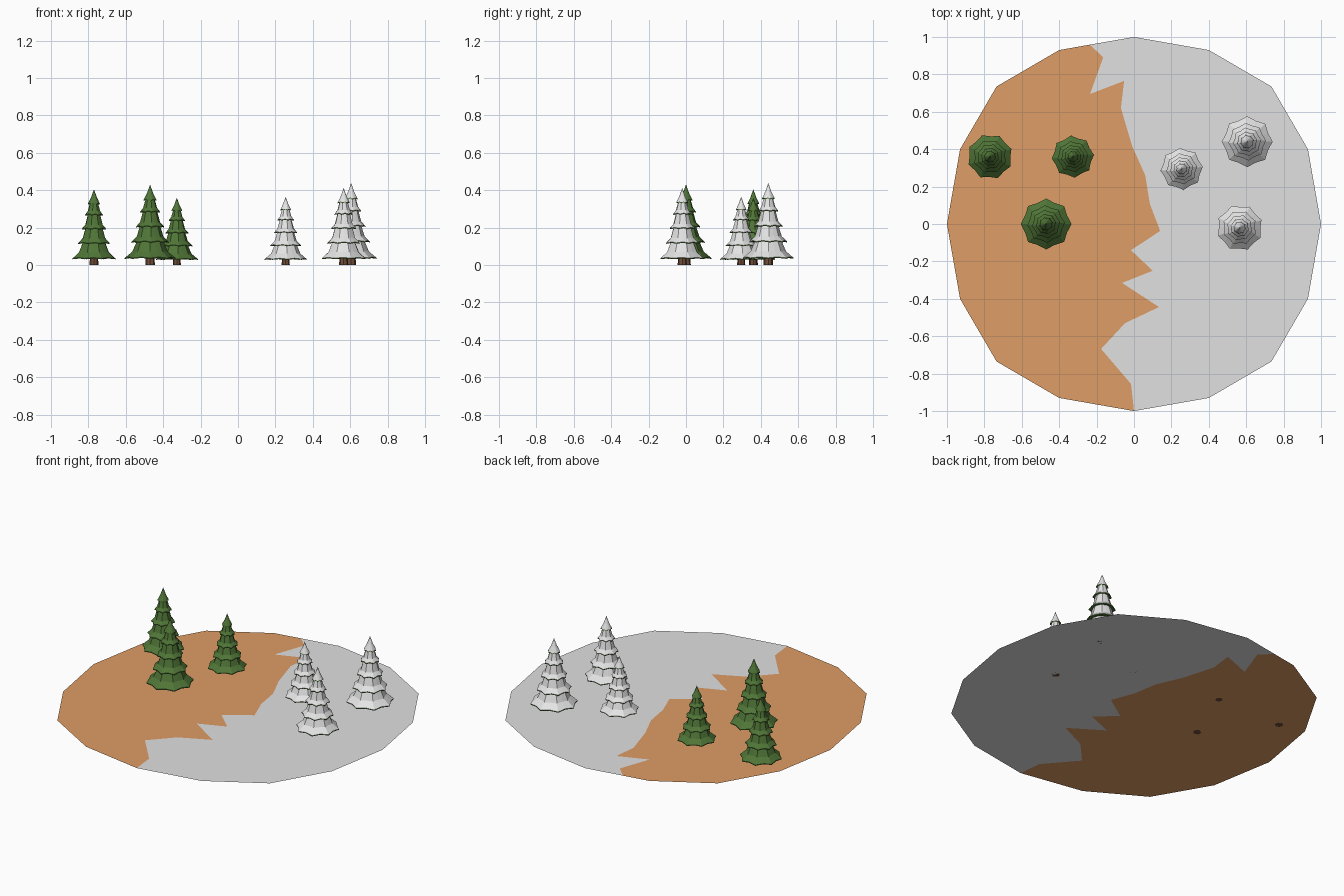
import bpy, bmesh, math

if "Cube" in bpy.data.objects:
    bpy.data.objects.remove(bpy.data.objects["Cube"])


def material(name, rgb):
    m = bpy.data.materials.new(name)
    m.diffuse_color = (*rgb, 1)
    m.use_nodes = True
    m.node_tree.nodes["Principled BSDF"].inputs["Base Color"].default_value = m.diffuse_color
    return m


SAND = material("orange_earth", (0.74, 0.34, 0.133))
GREY = material("grey_ground", (0.75, 0.75, 0.75))
GREEN = material("needle_green", (0.08, 0.18, 0.038))
SNOW = material("snow_white", (0.78, 0.78, 0.78))
BARK = material("bark_brown", (0.16, 0.075, 0.04))


def finish(name, bm, mats):
    mesh = bpy.data.meshes.new(name)
    bm.to_mesh(mesh)
    bm.free()
    for m in mats:
        mesh.materials.append(m)
    ob = bpy.data.objects.new(name, mesh)
    bpy.context.collection.objects.link(ob)
    return ob


# Ground: sixteen-sided flat disc split along a jagged line, top to bottom
split = [(-.235, .959), (-.165, .89), (-.235, .695), (-.053, .765), (-.07, .62),
         (-.01, .417), (.06, .26), (.085, .107), (.14, -.037), (-.016, -.14),
         (.10, -.25), (-.064, -.315), (.134, -.444), (-.048, -.53),
         (-.176, -.668), (-.016, -.855), (0, -1)]
rim = [(.40, -.93), (.735, -.735), (.93, -.40), (1, 0),
       (.93, .40), (.735, .735), (.40, .93)]


def ground(name, outline, mat):
    bm = bmesh.new()
    f = bm.faces.new([bm.verts.new((x, y, 0)) for x, y in outline])
    f.normal_update()
    if f.normal.z < 0:
        f.normal_flip()
    bmesh.ops.triangulate(bm, faces=[f], ngon_method='EAR_CLIP')
    finish(name, bm, [mat])


ground("earth_half", split + [(-x, y) for x, y in rim], SAND)
ground("grey_half", split + rim + [(0, 1)], GREY)

# Tiers as fractions: (edge radius, edge height, mid radius, mid height, top radius, top height)
TIERS = [(1.0, .075, .70, .165, .50, .31),
         (.74, .275, .53, .35, .38, .50),
         (.56, .465, .40, .53, .27, .68),
         (.40, .650, .28, .71, .17, .83),
         (.26, .800, .13, .89, 0, 1.0)]
SIDES = 16


def ring(bm, r, z, turn, notch=1.0, lift=0.0):
    # Even points are branch tips, odd points are drawn in and lifted
    out = []
    for i in range(SIDES):
        a = turn + math.tau * i / SIDES
        k = notch if i % 2 else 1
        out.append(bm.verts.new((r * k * math.cos(a), r * k * math.sin(a),
                                 z + (lift if i % 2 else 0))))
    return out


def bridge(bm, low, high, index):
    for i in range(SIDES):
        j = (i + 1) % SIDES
        bm.faces.new((low[i], low[j], high[j], high[i])).material_index = index


def tree(name, x, y, h, radius, turn, top):
    bm = bmesh.new()
    for n, (r0, z0, r1, z1, r2, z2) in enumerate(TIERS):
        t = math.radians(turn + n * 4)
        edge = ring(bm, r0 * radius, z0 * h, t, .89, .012 * h)
        lip = ring(bm, r0 * radius, (z0 + .012) * h, t, .89, .012 * h)
        mid = ring(bm, r1 * radius, z1 * h, t, .93, .004 * h)
        under = ring(bm, r0 * .35 * radius, (z0 + .03) * h, t)
        bridge(bm, under, edge, 1)
        bridge(bm, edge, lip, 1)
        bridge(bm, lip, mid, 0)
        if r2:
            bridge(bm, mid, ring(bm, r2 * radius, z2 * h, t, .95), 0)
        else:
            tip = bm.verts.new((0, 0, z2 * h))
            for i in range(SIDES):
                bm.faces.new((mid[i], mid[(i + 1) % SIDES], tip))
        f = bm.faces.new(list(reversed(under)))
        f.material_index = 1
    ob = finish(name + "_branches", bm, [top, GREEN])
    ob.location = (x, y, 0)
    # Trunk
    bm = bmesh.new()
    bmesh.ops.create_cone(bm, cap_ends=True, segments=8, radius1=.06 * h,
                          radius2=.05 * h, depth=.15 * h)
    ob = finish(name + "_trunk", bm, [BARK])
    ob.location = (x, y, .075 * h)


# Green trees on the earth, snowy trees on the grey side
tree("green_tree_left", -.77, .36, .405, .122, 20, GREEN)
tree("green_tree_front", -.47, 0, .43, .136, 0, GREEN)
tree("green_tree_back", -.327, .36, .36, .113, 5, GREEN)
tree("snowy_tree_left", .255, .295, .365, .113, 5, SNOW)
tree("snowy_tree_front", .565, -.02, .412, .124, 20, SNOW)
tree("snowy_tree_back", .605, .44, .438, .136, 0, SNOW)
